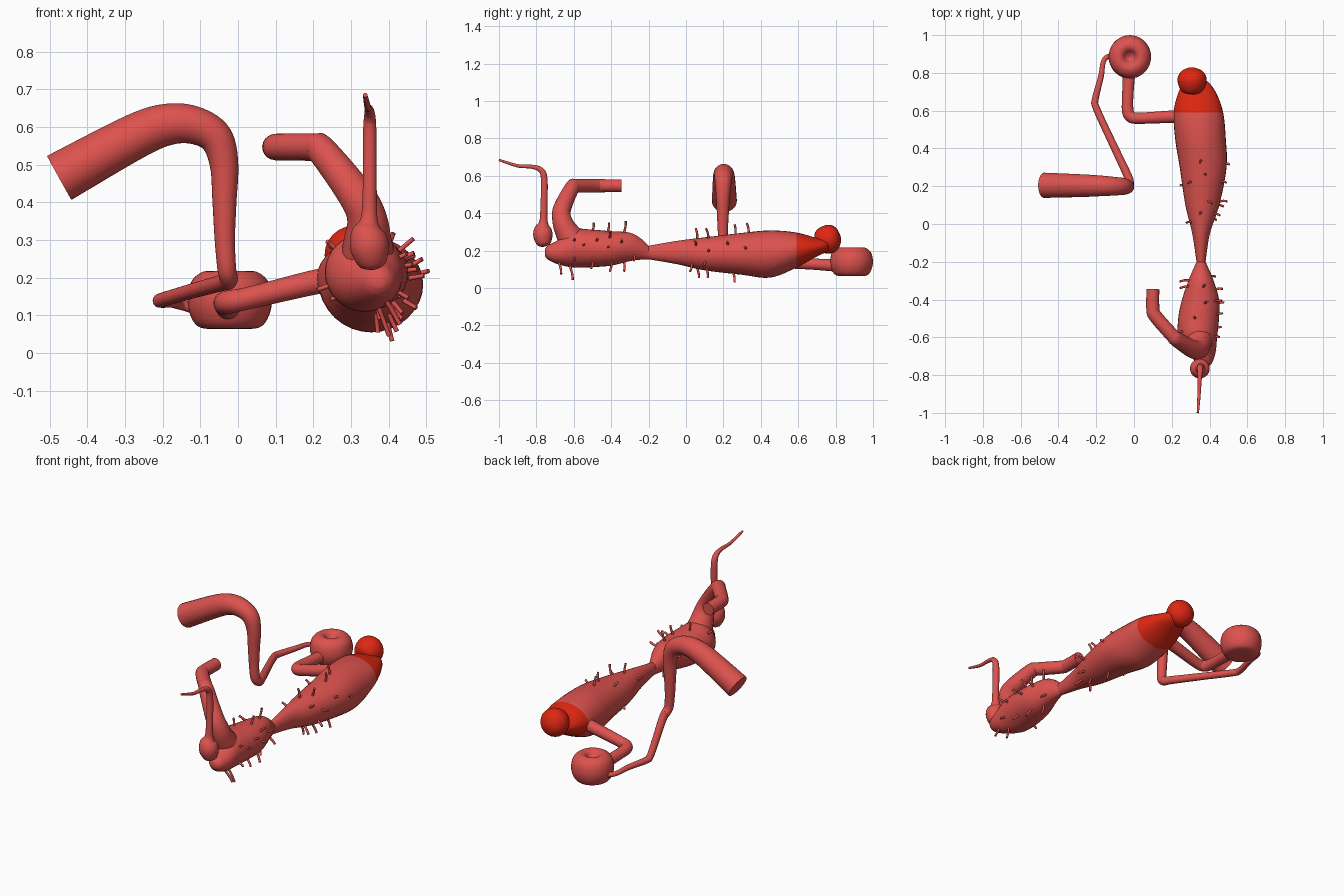
import bpy, bmesh, math, random
from mathutils import Vector
random.seed(4)


def material(name, col):
    m = bpy.data.materials.new(name)
    m.diffuse_color = (*col, 1)
    return m


PINK = material("soft red", (0.72, 0.085, 0.077))
RED = material("bright red", (0.74, 0.02, 0.006))


def smooth_keys(keys, n):
    """Catmull-Rom resampling of keys (any number of values per key)."""
    k = [Vector(p) for p in keys]
    out = []
    for i in range(len(k) - 1):
        a, b, c, d = k[max(i - 1, 0)], k[i], k[i + 1], k[min(i + 2, len(k) - 1)]
        for s in range(n):
            t = s / n
            out.append(0.5 * (2 * b + (c - a) * t + (2 * a - 5 * b + 4 * c - d) * t * t
                              + (3 * b - a - 3 * c + d) * t ** 3))
    out.append(k[-1])
    return out


def skin(name, rings, mats=(PINK,), rule=None):
    """Join rings of points into a capped, smooth mesh."""
    bm = bmesh.new()
    vs = [[bm.verts.new(p) for p in r] for r in rings]
    n = len(rings[0])
    for a, b in zip(vs, vs[1:]):
        for i in range(n):
            j = (i + 1) % n
            bm.faces.new((a[i], a[j], b[j], b[i]))
    bm.faces.new(vs[0][::-1])
    bm.faces.new(vs[-1])
    bmesh.ops.recalc_face_normals(bm, faces=bm.faces)
    for f in bm.faces:
        f.smooth = True
        if rule:
            f.material_index = rule(f.calc_center_median())
    me = bpy.data.meshes.new(name)
    bm.to_mesh(me)
    bm.free()
    ob = bpy.data.objects.new(name, me)
    bpy.context.collection.objects.link(ob)
    for m in mats:
        me.materials.append(m)
    bpy.ops.object.select_all(action='DESELECT')
    ob.select_set(True)
    bpy.context.view_layer.objects.active = ob
    bpy.ops.object.shade_smooth_by_angle(angle=math.radians(50))
    return ob


def tube(name, keys, sides=20, n=6, mats=(PINK,)):
    """Sweep a circle along keys (x, y, z, radius)."""
    pts = smooth_keys([(*k,) for k in keys], n)
    pos = [Vector(p[:3]) for p in pts]
    rings, u = [], None
    for i, p in enumerate(pos):
        t = (pos[min(i + 1, len(pos) - 1)] - pos[max(i - 1, 0)]).normalized()
        u = t.orthogonal() if u is None else u - t * u.dot(t)
        u.normalize()
        v = t.cross(u)
        r = max(pts[i][3], 0.001)
        rings.append([p + (u * math.cos(a) + v * math.sin(a)) * r
                      for a in (2 * math.pi * s / sides for s in range(sides))])
    return skin(name, rings, mats)


def ellipse_point(k, a):
    y, cx, cz, rx, rz = k
    return Vector((cx + rx * math.cos(a), y, cz + rz * math.sin(a)))


def body(name, keys, mats=(PINK,), rule=None):
    rings = [[ellipse_point(k, 2 * math.pi * s / 32) for s in range(32)]
             for k in smooth_keys(keys, 6)]
    return skin(name, rings, mats, rule)


def spikes(name, keys, spots):
    """Small blunt hairs standing on a body at (y, angle, length)."""
    for i, (y, deg, ln) in enumerate(spots):
        k = min(smooth_keys(keys, 20), key=lambda q: abs(q[0] - y))
        a = math.radians(deg)
        p = ellipse_point(k, a)
        d = Vector((math.cos(a), random.uniform(-0.25, 0.25), math.sin(a))).normalized()
        e, m = p + d * ln, p + d * ln * 0.5 + Vector((0, 0.004, 0))
        tube(f"{name}_{i + 1}", [(*(p - d * 0.02), 0.007), (*m, 0.006), (*e, 0.006)], 8, 2)


# Body segments: keys are (y, centre x, centre z, half width, half height)
rear = [(-0.2, .355, .19, .024, .036), (-0.05, .355, .19, .047, .062), (0.1, .362, .183, .09, .088),
        (0.3, .366, .183, .124, .112), (0.45, .352, .182, .134, .126), (0.59, .341, .203, .131, .094),
        (0.69, .335, .217, .102, .053), (0.75, .33, .225, .065, .032), (0.765, .33, .225, .03, .015)]
front = [(-0.2, .355, .19, .024, .036), (-0.24, .355, .208, .042, .056), (-0.3, .355, .22, .067, .076),
         (-0.4, .352, .212, .098, .092), (-0.5, .342, .212, .108, .1), (-0.6, .338, .212, .102, .102),
         (-0.68, .36, .192, .072, .066), (-0.735, .372, .19, .042, .04), (-0.755, .375, .19, .018, .018)]
body("rear_body", rear, (PINK, RED), lambda c: int(c.y > 0.59))
body("front_body", front)

# Hairs
spikes("rear_hair", rear, [
    (.06, 95, .055), (.12, 70, .055), (.26, 85, .05), (.33, 95, .05), (.22, 125, .03), (.01, 150, .03),
    (.06, 275, .05), (.11, 295, .05), (.25, 285, .05), (.05, 35, .04), (.12, 10, .04), (.22, 30, .03),
    (.32, 15, .02), (.1, 330, .04), (.03, 310, .05), (.2, 200, .02)])
spikes("front_hair", front, [
    (-.33, 80, .06), (-.42, 75, .05), (-.5, 100, .04), (-.33, 150, .05), (-.3, 165, .05), (-.41, 40, .05),
    (-.42, 5, .025), (-.48, 25, .03), (-.55, 10, .02), (-.57, 140, .025), (-.6, 25, .02), (-.35, 20, .04),
    (-.33, 280, .05), (-.4, 300, .05), (-.28, 320, .04), (-.5, 310, .04), (-.62, 290, .08), (-.68, 300, .07),
    (-.6, 330, .03), (-.58, 200, .03)])

# Bright ball on the rear tip
tube("rear_tip_ball", [(.31, .69, .25, .01), (.31, .70, .252, .05), (.308, .735, .257, .072),
                       (.307, .775, .262, .076), (.306, .81, .265, .055), (.306, .828, .267, .015)],
     24, 5, (RED,))

# Bent tube rising from the front body
tube("front_bent_tube", [(.345, -.57, .2, .085), (.345, -.63, .29, .066), (.342, -.662, .36, .053),
                         (.31, -.662, .425, .048), (.225, -.61, .535, .04), (.205, -.592, .546, .037),
                         (.115, -.49, .547, .036), (.1, -.45, .547, .035), (.1, -.345, .547, .034)])

# Small bulb with its whip
tube("front_bulb_and_whip", [(.36, -.758, .222, .008), (.358, -.76, .235, .036), (.35, -.765, .28, .052),
                             (.345, -.765, .32, .045), (.348, -.762, .352, .024), (.35, -.76, .42, .019),
                             (.35, -.758, .58, .018), (.35, -.775, .63, .015), (.348, -.82, .648, .011),
                             (.345, -.89, .652, .009), (.342, -.94, .665, .008), (.338, -1.0, .685, .006)])

# Round sac with a dimple on top, turned from a profile (radius, z)
profile = smooth_keys([(.002, .066), (.06, .064), (.09, .075), (.108, .11), (.112, .15), (.1, .193),
                       (.07, .216), (.042, .212), (.022, .19), (.002, .178)], 4)
skin("rear_sac", [[Vector((-.022 + r * math.cos(a), .885 + r * 1.02 * math.sin(a), z))
                   for a in (2 * math.pi * s / 36 for s in range(36))] for r, z in profile])

# Duct joining the body and the sac
tube("sac_duct", [(.3, .57, .205, .034), (.2, .568, .187, .033), (.03, .56, .146, .03),
                  (-.015, .567, .137, .031), (-.033, .6, .133, .031), (-.033, .68, .128, .03),
                  (-.025, .82, .12, .034)])

# Thin duct from the sac to the rising tube
tube("thin_duct", [(-.09, .885, .115, .02), (-.14, .885, .125, .014), (-.163, .855, .13, .013),
                   (-.175, .78, .135, .015), (-.205, .66, .138, .018), (-.198, .61, .142, .019),
                   (-.12, .44, .165, .02), (-.04, .27, .187, .022), (-.025, .225, .195, .024),
                   (-.03, .2, .225, .025), (-.035, .197, .3, .027), (-.036, .197, .4, .032),
                   (-.037, .198, .5, .038), (-.058, .199, .57, .045), (-.11, .2, .603, .05),
                   (-.18, .202, .608, .055), (-.27, .203, .577, .06), (-.475, .205, .465, .067)], 24)
